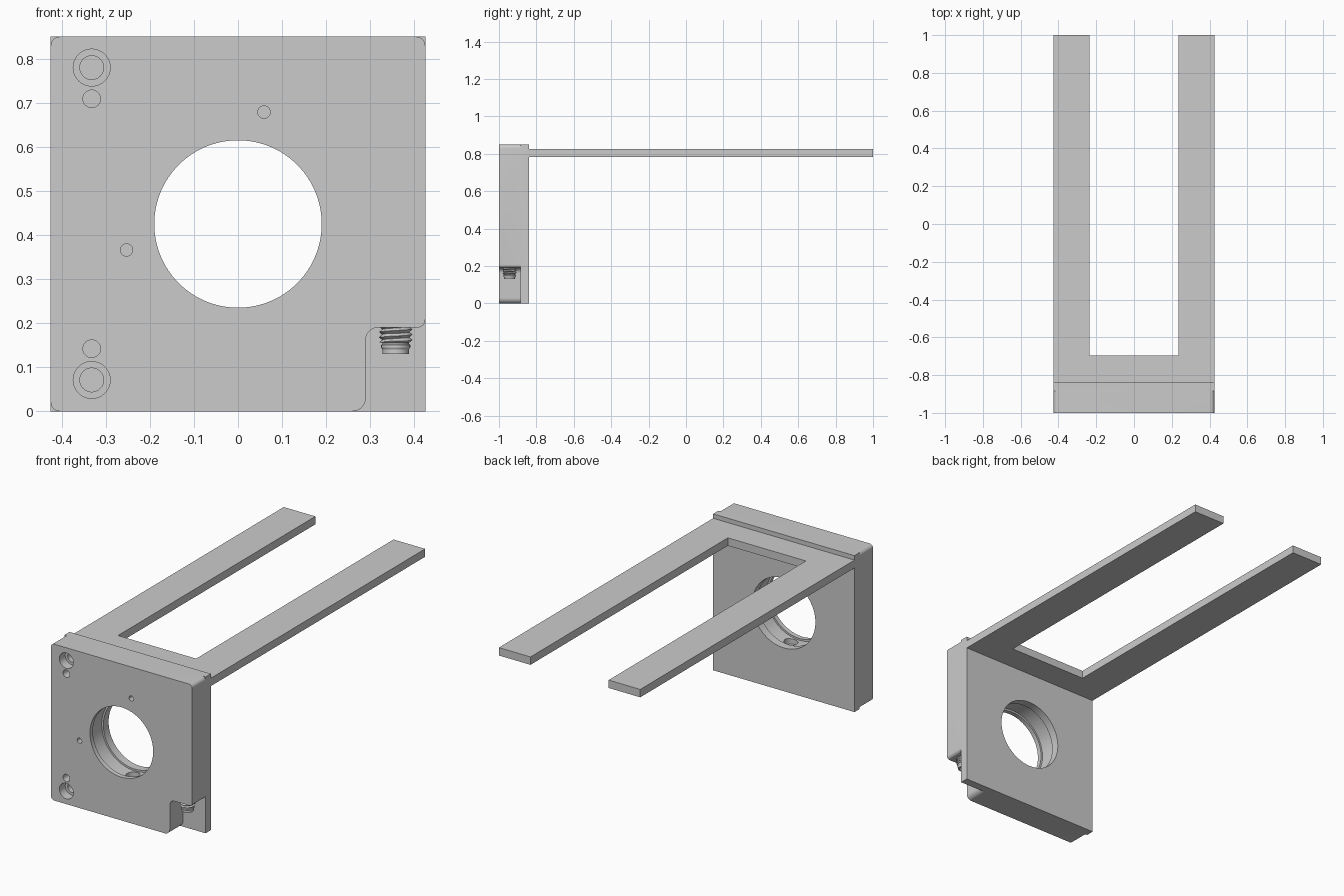
import bpy, bmesh, math
from mathutils import Vector, Matrix

if "Cube" in bpy.data.objects:
    bpy.data.objects.remove(bpy.data.objects["Cube"])

TO_Y = Matrix.Rotation(-math.pi / 2, 4, 'X')   # local z -> world +y


def finish(name, bm):
    bmesh.ops.recalc_face_normals(bm, faces=bm.faces)
    me = bpy.data.meshes.new(name)
    bm.to_mesh(me)
    bm.free()
    ob = bpy.data.objects.new(name, me)
    bpy.context.collection.objects.link(ob)
    return ob


def rounded(corners, n=8):
    """Polygon corners (x, y, radius) -> points with filleted corners."""
    pts = []
    for i, (x, y, r) in enumerate(corners):
        p = Vector((x, y))
        if r == 0:
            pts.append(p)
            continue
        a = (Vector(corners[i - 1][:2]) - p).normalized()
        b = (Vector(corners[(i + 1) % len(corners)][:2]) - p).normalized()
        for k in range(n + 1):                  # right-angle fillet
            t = k / n * math.pi / 2
            pts.append(p + r * (a * (1 - math.sin(t)) + b * (1 - math.cos(t))))
    return pts


def prism(name, pts, depth, place):
    """Extrude a 2D outline; place maps (u, v, w) into the world."""
    bm = bmesh.new()
    rings = [[bm.verts.new(place(p[0], p[1], w)) for p in pts] for w in depth]
    bm.faces.new(rings[0])
    bm.faces.new(rings[1])
    for i in range(len(pts)):
        bm.faces.new((rings[0][i - 1], rings[0][i], rings[1][i], rings[1][i - 1]))
    return finish(name, bm)


def lathe(name, profile, mat, n=32, thread=0, pitch=1):
    """Revolve (radius, height) points about local z; optional helical thread."""
    bm = bmesh.new()
    rings = []
    for r, h in profile:
        ring = []
        for i in range(n):
            a = i / n * 2 * math.pi
            f = (h / pitch - i / n) % 1
            rr = r + thread * (1 - abs(2 * f - 1))
            ring.append(bm.verts.new(mat @ Vector((rr * math.cos(a), rr * math.sin(a), h))))
        rings.append(ring)
    bm.faces.new(rings[0])
    bm.faces.new(rings[-1])
    for lo, hi in zip(rings, rings[1:]):
        for i in range(n):
            bm.faces.new((lo[i - 1], lo[i], hi[i], hi[i - 1]))
    return finish(name, bm)


def boolean(target, tool, op):
    m = target.modifiers.new(op, 'BOOLEAN')
    m.operation, m.object, m.solver = op, tool, 'EXACT'
    bpy.context.view_layer.objects.active = target
    bpy.ops.object.modifier_apply(modifier=m.name)
    bpy.data.objects.remove(tool)


def smooth(ob):
    bpy.ops.object.select_all(action='DESELECT')
    ob.select_set(True)
    bpy.context.view_layer.objects.active = ob
    bpy.ops.object.shade_smooth_by_angle(angle=math.radians(30))


def xz(u, v, w):
    return (u, w, v)


# Front housing: rounded corners and a connector notch at lower right
W, H = 0.425, 0.85
housing = prism("housing", rounded([
    (-W, 0, 0.02), (0.29, 0, 0.03), (0.29, 0.19, 0.028), (W, 0.19, 0.018),
    (W, H, 0.02), (-W, H, 0.02)]), (-1, -0.86), xz)

# Square-cornered back plate
back = prism("back_plate", [(-W, 0), (W, 0), (W, H), (-W, H)], (-0.885, -0.84), xz)
boolean(housing, back, 'UNION')

# Central bore with an internal groove
bore = lathe("bore_cutter", [
    (0.19, -1.02), (0.19, -0.975), (0.2, -0.975), (0.2, -0.885),
    (0.19, -0.885), (0.19, -0.8)], Matrix.Translation((0, 0, 0.425)) @ TO_Y, 96)
boolean(housing, bore, 'DIFFERENCE')

# Radial pocket in the bottom of the bore
pocket = lathe("pocket_cutter", [(0.035, 0.2), (0.035, 0.3)],
               Matrix.Translation((0.02, -0.93, 0)))
boolean(housing, pocket, 'DIFFERENCE')

# Front holes: counterbored screws, dowels and small pins
screw = [(0.027, -0.9), (0.027, -0.95), (0.042, -0.95), (0.042, -1.02)]
dowel = [(0.02, -0.95), (0.02, -1.02)]
pin = [(0.014, -0.95), (0.014, -1.02)]
for x, z, prof in [(-0.332, 0.78, screw), (-0.332, 0.071, screw),
                   (-0.332, 0.709, dowel), (-0.332, 0.142, dowel),
                   (0.059, 0.679, pin), (-0.253, 0.366, pin)]:
    hole = lathe("hole_cutter", prof, Matrix.Translation((x, 0, z)) @ TO_Y)
    boolean(housing, hole, 'DIFFERENCE')
smooth(housing)

# U-shaped bracket: two arms joined by a web behind the housing
prism("fork_bracket", [
    (-W, -0.84), (W, -0.84), (W, 1), (0.235, 1), (0.235, -0.695),
    (-0.235, -0.695), (-0.235, 1), (-W, 1)], (0.783, 0.826), lambda u, v, w: (u, v, w))

# Threaded cable connector hanging in the notch
at = Matrix.Translation((0.358, -0.943, 0))
smooth(lathe("connector_thread", [(0.031, 0.156 + 0.001 * k) for k in range(41)],
             at, thread=0.007, pitch=0.012))
smooth(lathe("connector_socket", [
    (0.022, 0.145), (0.022, 0.13), (0.03, 0.13), (0.03, 0.14), (0.033, 0.145),
    (0.033, 0.15), (0.03, 0.153), (0.03, 0.16)], at))
